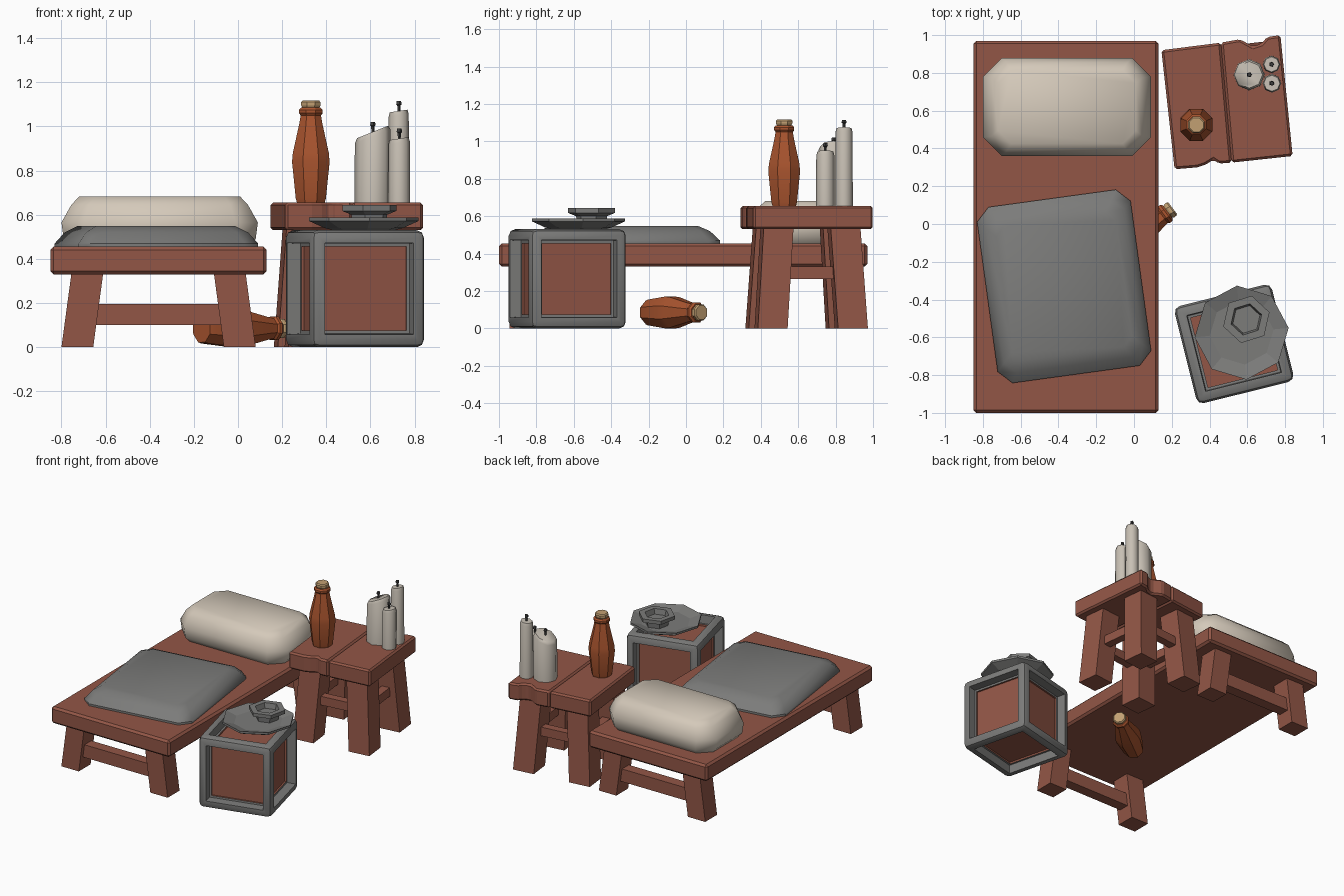
import bpy, bmesh, math
from mathutils import Matrix, Vector

if "Cube" in bpy.data.objects:
    bpy.data.objects.remove(bpy.data.objects["Cube"])


def material(name, rgb):
    m = bpy.data.materials.new(name)
    m.diffuse_color = (*rgb, 1)
    m.use_nodes = True
    m.node_tree.nodes["Principled BSDF"].inputs["Base Color"].default_value = m.diffuse_color
    return m


WOOD = material("brown_wood", (0.29, 0.094, 0.062))
GREY = material("grey", (0.2, 0.2, 0.195))
CREAM = material("cream_cloth", (0.66, 0.585, 0.49))
WAX = material("wax", (0.58, 0.53, 0.46))
CLAY = material("orange_clay", (0.40, 0.09, 0.028))
CORK = material("cork", (0.54, 0.35, 0.17))
DARK = material("dark_wick", (0.05, 0.05, 0.05))


def finish(name, bm, mats, bevel=0, smooth=None, segments=1):
    bmesh.ops.recalc_face_normals(bm, faces=bm.faces[:])
    me = bpy.data.meshes.new(name)
    bm.to_mesh(me)
    bm.free()
    ob = bpy.data.objects.new(name, me)
    bpy.context.collection.objects.link(ob)
    for m in mats:
        me.materials.append(m)
    if smooth:
        bpy.ops.object.select_all(action='DESELECT')
        ob.select_set(True)
        bpy.context.view_layer.objects.active = ob
        bpy.ops.object.shade_smooth_by_angle(angle=math.radians(smooth))
    if bevel:
        b = ob.modifiers.new("bevel", 'BEVEL')
        b.width, b.segments = bevel, segments
    return ob


def loft(name, rings, mat, matrix=Matrix(), **kw):
    """Skin a stack of equal-length rings and cap both ends."""
    bm = bmesh.new()
    vs = [[bm.verts.new(matrix @ Vector(p)) for p in r] for r in rings]
    n = len(rings[0])
    for a, b in zip(vs, vs[1:]):
        for i in range(n):
            j = (i + 1) % n
            bm.faces.new((a[i], a[j], b[j], b[i]))
    bm.faces.new(vs[0][::-1])
    bm.faces.new(vs[-1])
    return finish(name, bm, [mat], **kw)


def rect(cx, cy, hx, hy, z):
    return [(cx + sx * hx, cy + sy * hy, z) for sx, sy in ((-1, -1), (1, -1), (1, 1), (-1, 1))]


def octa(hx, hy, c, z):
    return [(-hx + c, -hy, z), (hx - c, -hy, z), (hx, -hy + c, z), (hx, hy - c, z),
            (hx - c, hy, z), (-hx + c, hy, z), (-hx, hy - c, z), (-hx, -hy + c, z)]


def circle(r, z, n, turn=0.0):
    return [(r * math.cos(turn + math.tau * i / n), r * math.sin(turn + math.tau * i / n), z)
            for i in range(n)]


def lathe(name, profile, n, mat, matrix, turn=0.0, **kw):
    return loft(name, [circle(r, z, n, turn) for r, z in profile], mat, matrix, **kw)


def box(name, cx, cy, hx, hy, z0, z1, mat, matrix=Matrix(), **kw):
    return loft(name, [rect(cx, cy, hx, hy, z0), rect(cx, cy, hx, hy, z1)], mat, matrix, **kw)


def place(x, y, z=0, deg=0):
    return Matrix.Translation((x, y, z)) @ Matrix.Rotation(math.radians(deg), 4, 'Z')


# Bed: slab, splayed legs, cross bars
box("bed_slab", -0.36, -0.015, 0.49, 0.985, 0.33, 0.455, WOOD, bevel=0.015)
for sy in (-1, 1):
    y = -0.015 + sy * 0.86
    for sx in (-1, 1):
        loft("bed_leg", [rect(-0.36 + sx * 0.368, y, 0.072, 0.07, 0),
                         rect(-0.36 + sx * 0.322, y, 0.072, 0.07, 0.34)], WOOD)
    box("bed_cross_bar", -0.36, y, 0.30, 0.04, 0.10, 0.195, WOOD)

# Pillow and folded blanket
loft("pillow", [octa(0.40, 0.22, 0.08, 0.45), octa(0.435, 0.255, 0.10, 0.49),
                octa(0.445, 0.26, 0.10, 0.565), octa(0.40, 0.235, 0.08, 0.645),
                octa(0.365, 0.195, 0.07, 0.682)],
     CREAM, place(-0.355, 0.62), smooth=45)
loft("blanket", [octa(0.41, 0.47, 0.07, 0.45), octa(0.41, 0.47, 0.07, 0.47),
                 octa(0.37, 0.42, 0.06, 0.52), octa(0.32, 0.36, 0.05, 0.548)],
     GREY, place(-0.37, -0.33, 0, 7.8), smooth=45)

# Side table: two chipped planks
planks = {
    "table_plank_left": [(.145, .92), (.215, .29), (.335, .30), (.38, .315), (.42, .34),
                         (.45, .32), (.517, .325), (.46, .96)],
    "table_plank_right": [(.46, .96), (.517, .325), (.84, .36), (.775, 1.0), (.705, .99),
                          (.675, .955), (.63, .94), (.56, .978)],
}
for name, pts in planks.items():
    loft(name, [[(x, y, z) for x, y in pts] for z in (0.53, 0.655)], WOOD, bevel=0.012)

# Side table legs and bars, turned as one
table = place(0.49, 0.645, 0, 6.5)
for sx in (-1, 1):
    for sy in (-1, 1):
        loft("table_leg", [rect(sx * 0.216, sy * 0.216, 0.08, 0.08, 0),
                           rect(sx * 0.18, sy * 0.18, 0.08, 0.08, 0.54)], WOOD, table)
    box("table_side_bar", sx * 0.20, 0, 0.03, 0.14, 0.265, 0.33, WOOD, table)
    box("table_end_bar", 0, sx * 0.20, 0.14, 0.03, 0.265, 0.33, WOOD, table)

# Crate: rounded grey frame with recessed wooden panels on every side
bm = bmesh.new()
bmesh.ops.create_cube(bm, size=0.53, matrix=place(0.53, -0.635, 0.265, 14))
outer = bm.edges[:]
panels = bm.faces[:]
bmesh.ops.inset_individual(bm, faces=panels, thickness=0.082)
bmesh.ops.inset_individual(bm, faces=panels, thickness=0.006, depth=-0.075)
for f in panels:
    f.material_index = 1
bmesh.ops.bevel(bm, geom=outer, offset=0.035, segments=2, profile=0.5, affect='EDGES',
                material=0)
finish("crate", bm, [GREY, WOOD], smooth=35)

# Plate and cup on the crate
lathe("plate", [(0.14, 0.53), (0.18, 0.54), (0.25, 0.572), (0.25, 0.588), (0.17, 0.565)],
      8, GREY, place(0.57, -0.575), turn=0.1)
lathe("cup", [(0.08, 0.565), (0.085, 0.60), (0.128, 0.617), (0.128, 0.643), (0.085, 0.643),
              (0.075, 0.605)], 6, GREY, place(0.595, -0.505), turn=0.3)

# Bottles: one standing, one lying under the bed
lying = (Matrix.Translation((-0.165, -0.195, 0.085)) @ Matrix.Rotation(math.radians(37), 4, 'Z')
         @ Matrix.Rotation(math.radians(90), 4, 'Y'))
for m in (place(0.33, 0.525, 0.655), lying):
    lathe("bottle", [(0.068, 0), (0.074, 0.02), (0.092, 0.185), (0.088, 0.225), (0.056, 0.36),
                     (0.05, 0.395), (0.058, 0.405), (0.058, 0.42), (0.048, 0.43)],
          8, CLAY, m, turn=0.39, smooth=30)
    lathe("cork", [(0.036, 0.42), (0.047, 0.44), (0.047, 0.455), (0.04, 0.463)],
          8, CORK, m, turn=0.39)

# Candles: radius, top height, slope of the cut top
for x, y, r, top, slope in ((0.61, 0.79, 0.083, 0.975, 0.4), (0.728, 0.845, 0.047, 1.07, 0.15),
                            (0.73, 0.745, 0.05, 0.945, 0.15)):
    h = top - 0.65
    rim = [(px, py, h + slope * px) for px, py, _ in circle(r * 0.85, 0, 8)]
    side = [(px, py, h - 0.02 + slope * px) for px, py, _ in circle(r * 0.97, 0, 8)]
    loft("candle", [circle(r, 0, 8), side, rim], WAX, place(x, y, 0.65), smooth=50)
    lathe("wick", [(0.007, h - 0.01), (0.008, h + 0.025), (0.014, h + 0.03), (0.011, h + 0.045)],
          5, DARK, place(x, y, 0.65))
